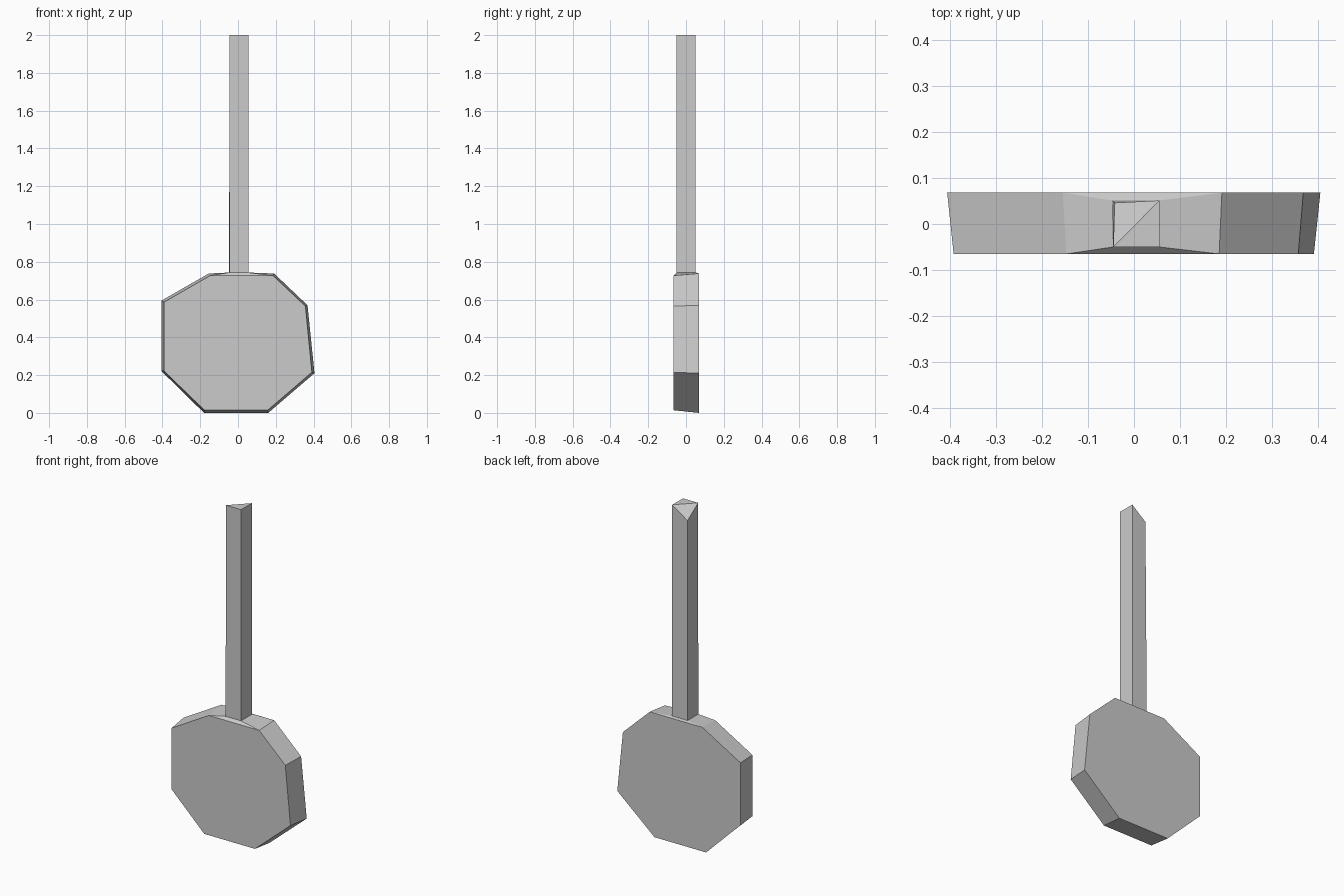
import bpy, bmesh

if "Cube" in bpy.data.objects:
    bpy.data.objects.remove(bpy.data.objects["Cube"])

# Paddle head outline: (x, z), clockwise from the top-left corner
FRONT = [(-0.147, 0.727), (0.185, 0.727), (0.357, 0.565), (0.391, 0.215),
         (0.157, 0.014), (-0.177, 0.014), (-0.392, 0.222), (-0.392, 0.586)]
BACK = [(-0.155, 0.738), (0.191, 0.738), (0.368, 0.57), (0.405, 0.21),
        (0.16, 0.0), (-0.18, 0.0), (-0.406, 0.222), (-0.406, 0.594)]

bm = bmesh.new()


def ring(points):
    return [bm.verts.new(p) for p in points]


def bridge(a, b, skip=()):
    n = len(a)
    for i in range(n):
        if i not in skip:
            j = (i + 1) % n
            bm.faces.new((a[i], a[j], b[j], b[i]))


# Chunky octagonal head, left open along its top edge
front = ring([(x, -0.065, z) for x, z in FRONT])
back = ring([(x, 0.068, z) for x, z in BACK])
bm.faces.new(front)
bm.faces.new(back[::-1])
bridge(front, back, skip=(0,))

# Square handle growing from the top edge, one top corner worn down
base = ring([(-0.046, -0.05, 0.743), (0.055, -0.05, 0.743),
             (0.055, 0.051, 0.743), (-0.047, 0.051, 0.743)])
top = ring([(-0.045, -0.05, 2.0), (0.055, -0.05, 2.0),
            (0.055, 0.051, 2.0), (-0.042, 0.046, 1.93)])
bridge([front[0], front[1], back[1], back[0]], base)
bridge(base, top)
bm.faces.new((top[0], top[1], top[2]))
bm.faces.new((top[0], top[2], top[3]))

bmesh.ops.recalc_face_normals(bm, faces=bm.faces[:])
mesh = bpy.data.meshes.new("paddle")
bm.to_mesh(mesh)
bm.free()
bpy.context.collection.objects.link(bpy.data.objects.new("paddle", mesh))
